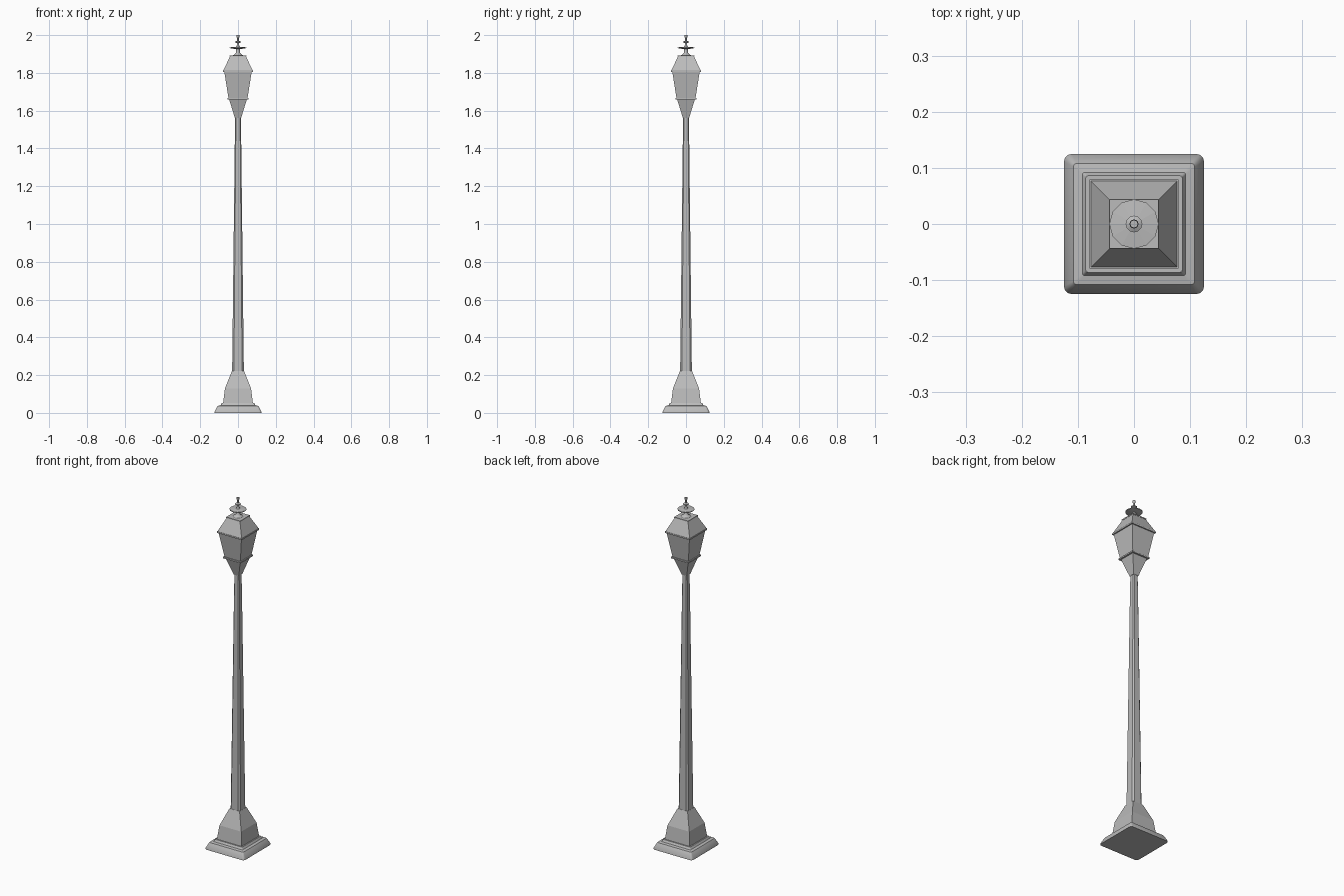
import bpy, bmesh, math

cube = bpy.data.objects.get("Cube")
if cube:
    bpy.data.objects.remove(cube, do_unlink=True)

metal = bpy.data.materials.new("grey metal")
metal.use_nodes = True
GREY = (0.5, 0.5, 0.5, 1)
metal.diffuse_color = GREY
metal.node_tree.nodes["Principled BSDF"].inputs["Base Color"].default_value = GREY


def loft(name, rings, smooth=0):
    """Skin a stack of equal-length rings and cap both ends."""
    bm = bmesh.new()
    loops = [[bm.verts.new(p) for p in ring] for ring in rings]
    n = len(loops[0])
    for low, high in zip(loops, loops[1:]):
        for i in range(n):
            j = (i + 1) % n
            bm.faces.new((low[i], low[j], high[j], high[i]))
    bm.faces.new(loops[0][::-1])
    bm.faces.new(loops[-1])
    mesh = bpy.data.meshes.new(name)
    bm.to_mesh(mesh)
    bm.free()
    mesh.materials.append(metal)
    obj = bpy.data.objects.new(name, mesh)
    bpy.context.collection.objects.link(obj)
    if smooth:
        bpy.ops.object.select_all(action="DESELECT")
        obj.select_set(True)
        bpy.context.view_layer.objects.active = obj
        bpy.ops.object.shade_smooth_by_angle(angle=math.radians(smooth))
    return obj


def square(half, z, radius=0.0, steps=3):
    """Square ring; a radius rounds (or, with one step, chamfers) its corners."""
    if not radius:
        return [(sx * half, sy * half, z) for sx, sy in ((1, 1), (-1, 1), (-1, -1), (1, -1))]
    inner = half - radius
    ring = []
    for q in range(4):
        mid = math.pi / 4 + q * math.pi / 2
        for s in range(steps + 1):
            a = q * math.pi / 2 + s * math.pi / 2 / steps
            ring.append((math.copysign(inner, math.cos(mid)) + radius * math.cos(a),
                         math.copysign(inner, math.sin(mid)) + radius * math.sin(a), z))
    return ring


def circle(radius, z, sides=12):
    return [(radius * math.cos(math.tau * i / sides),
             radius * math.sin(math.tau * i / sides), z) for i in range(sides)]


# Stepped foot with rounded corners
foot = [(0.125, 0, 0.014), (0.125, 0.005, 0.014), (0.112, 0.03, 0.008),
        (0.108, 0.037, 0.006), (0.092, 0.04, 0.004), (0.086, 0.052, 0.004)]
loft("foot", [square(h, z, r) for h, z, r in foot], 30)

# Tapered plinth
loft("plinth", [square(h, z) for h, z in ((0.079, 0.05), (0.069, 0.13), (0.032, 0.222))])

# Tall post with chamfered corners
loft("post", [square(h, z, h * 0.3, 1) for h, z in ((0.031, 0.22), (0.017, 1.44), (0.015, 1.565))])

# Lantern: funnel, lower trim, body, eave and roof
loft("lantern_funnel", [square(0.016, 1.56), square(0.047, 1.66)])
loft("lower_trim", [square(0.056, 1.658), square(0.056, 1.666)])
loft("lantern_body", [square(0.05, 1.664), square(0.073, 1.81)])
loft("eave", [square(0.079, 1.806), square(0.079, 1.814)])
loft("roof", [square(0.077, 1.814), square(0.042, 1.888)])
loft("roof_cap", [square(0.044, 1.887), square(0.044, 1.893)])

# Finial: collar, disc and spike
loft("finial_collar", [circle(r, z) for r, z in
                       ((0.028, 1.892), (0.016, 1.9), (0.01, 1.908), (0.01, 1.93))], 40)
loft("finial_disc", [circle(r, z) for r, z in
                     ((0.02, 1.927), (0.044, 1.931), (0.044, 1.935), (0.015, 1.938))])
loft("finial_spike", [circle(r, z) for r, z in
                      ((0.012, 1.936), (0.006, 1.945), (0.006, 1.957), (0.015, 1.961),
                       (0.015, 1.965), (0.005, 1.97), (0.005, 1.985), (0.008, 1.99), (0.007, 2.0))], 40)
